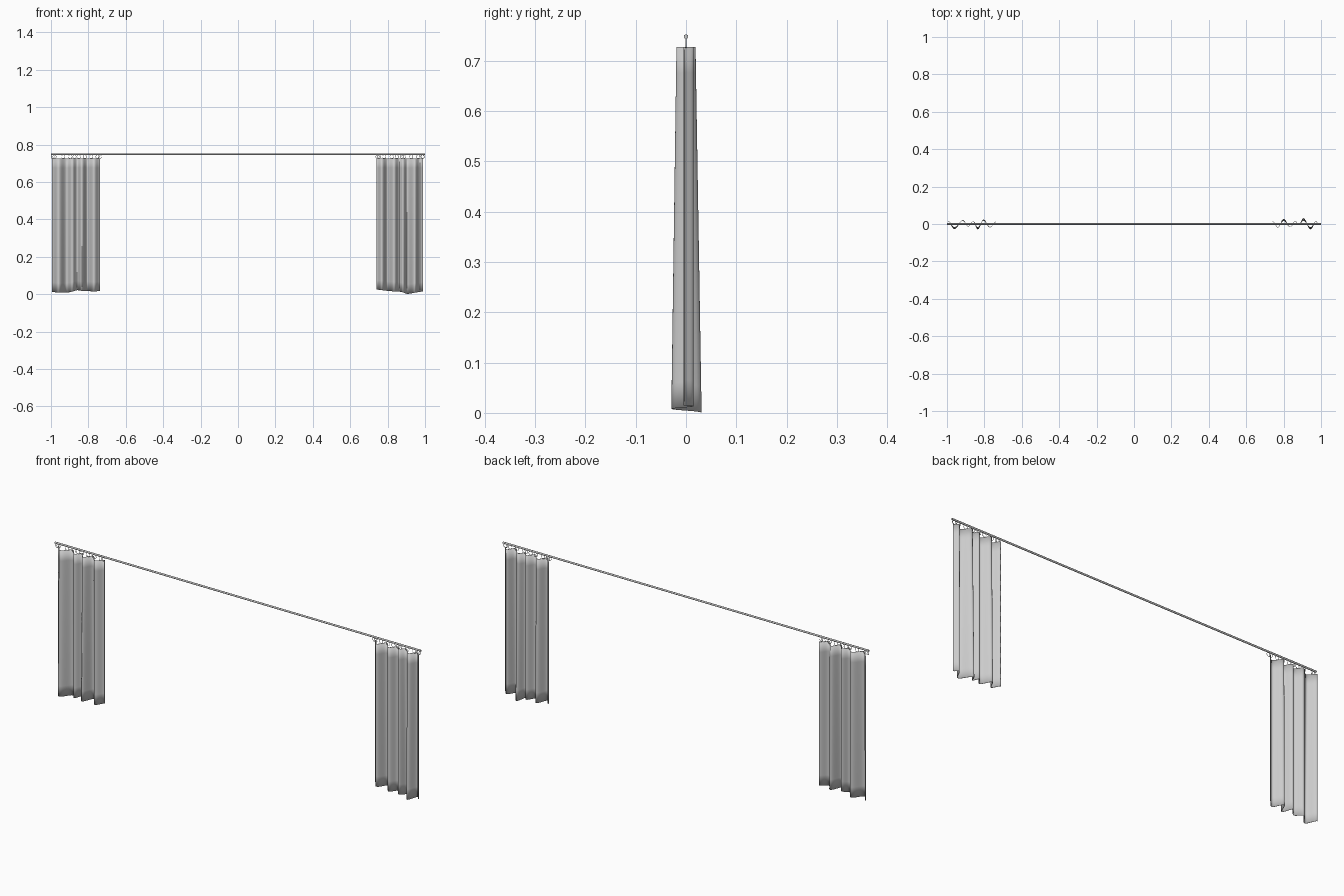
import bpy, math

if "Cube" in bpy.data.objects:
    bpy.data.objects.remove(bpy.data.objects["Cube"])

TOP_Z = 0.727
ROD_Z = 0.748


def wave(points, t):
    """Cosine blend through fold crests given as tuples, t in 0..1."""
    s = t * (len(points) - 1)
    i = min(int(s), len(points) - 2)
    f = s - i
    c = (1 - math.cos(math.pi * f)) / 2
    a, b = points[i], points[i + 1]
    return (a[0] + (b[0] - a[0]) * (0.5 * f + 0.5 * f),
            a[1] + (b[1] - a[1]) * c,
            a[2] + (b[2] - a[2]) * f)


def smooth(obj):
    bpy.ops.object.select_all(action='DESELECT')
    obj.select_set(True)
    bpy.context.view_layer.objects.active = obj
    bpy.ops.object.shade_smooth_by_angle(angle=math.radians(50))


def curtain(name, hem, top, per_fold=8, rows=14):
    cols = (len(hem) - 1) * per_fold + 1
    verts, faces = [], []
    for r in range(rows + 1):
        k = r / rows
        for c in range(cols):
            lo, hi = wave(hem, c / (cols - 1)), wave(top, c / (cols - 1))
            verts.append(tuple(a + (b - a) * k for a, b in zip(lo, hi)))
    for r in range(rows):
        for c in range(cols - 1):
            a = r * cols + c
            faces.append((a, a + 1, a + cols + 1, a + cols))
    me = bpy.data.meshes.new(name)
    me.from_pydata(verts, [], faces)
    obj = bpy.data.objects.new(name, me)
    bpy.context.collection.objects.link(obj)
    mod = obj.modifiers.new("thickness", 'SOLIDIFY')
    mod.thickness = 0.002
    mod.offset = 0
    smooth(obj)


# hem crests: x, y, z of each fold at the floor
left_hem = [(-.994, .016, .013), (-.96, -.026, .008), (-.915, .02, .008),
            (-.886, -.012, .014), (-.86, .014, .022), (-.835, -.028, .018),
            (-.805, .023, .018), (-.77, -.017, .014), (-.737, .012, .018)]
right_hem = [(.742, .013, .025), (.769, -.018, .022), (.80, .026, .018),
             (.835, -.016, .015), (.863, .015, .014), (.882, -.006, .01),
             (.905, .030, .001), (.945, -.028, .008), (.972, .014, .013),
             (.99, -.004, .015)]

for side, hem in (("left", left_hem), ("right", right_hem)):
    # the gathered heading is flatter than the hem
    top = [(x, math.copysign(min(abs(y), .018), y), TOP_Z) for x, y, z in hem]
    curtain(side + "_curtain", hem, top)

    # hanging rings where the cloth crosses the rod line
    xs = [(a[0] * b[1] - b[0] * a[1]) / (b[1] - a[1]) for a, b in zip(hem, hem[1:])]
    for i, x in enumerate([hem[0][0] + .004] + xs + [hem[-1][0] - .002]):
        bpy.ops.mesh.primitive_torus_add(
            location=(x, 0, 0.7355), rotation=(math.pi / 2, 0, 0),
            major_radius=0.0095, minor_radius=0.001,
            major_segments=20, minor_segments=6)
        ring = bpy.context.object
        ring.name = f"{side}_ring_{i}"
        smooth(ring)

# curtain rod
bpy.ops.mesh.primitive_cylinder_add(vertices=16, radius=0.0045, depth=2.0,
                                    location=(0, 0, ROD_Z),
                                    rotation=(0, math.pi / 2, 0))
rod = bpy.context.object
rod.name = "curtain_rod"
smooth(rod)
